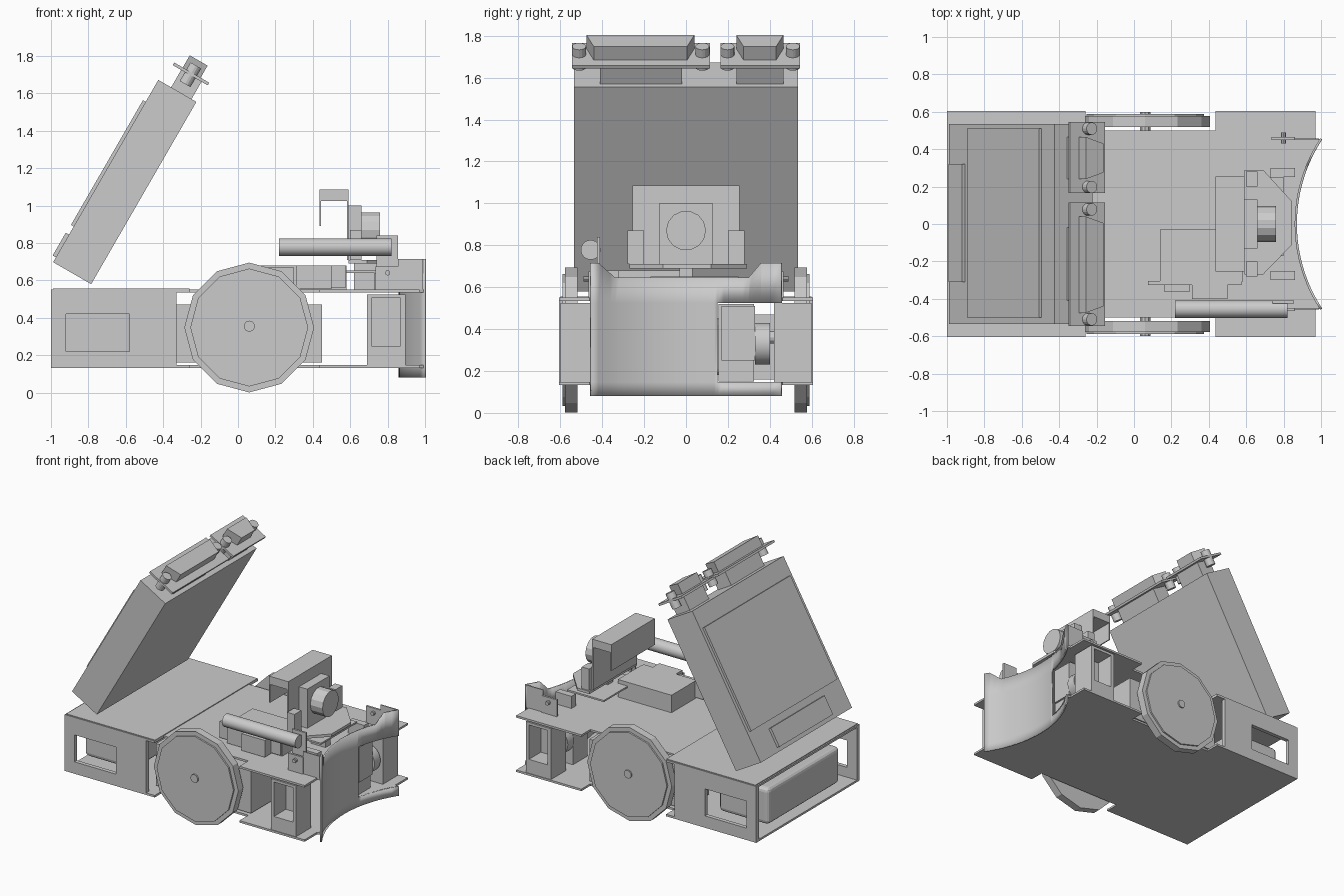
import bpy, bmesh, math
from mathutils import Matrix, Vector

if "Cube" in bpy.data.objects:
    bpy.data.objects.remove(bpy.data.objects["Cube"])

I = Matrix.Identity(4)
# tilted screen frame: local z runs up the slab, local x is its outward lower face
TILT = Matrix.Translation((-0.785, 0, 0.58)) @ Matrix.Rotation(math.radians(30), 4, 'Y')


def finish(name, bm, M=I):
    bmesh.ops.recalc_face_normals(bm, faces=bm.faces)
    bm.transform(M)
    me = bpy.data.meshes.new(name)
    bm.to_mesh(me)
    bm.free()
    ob = bpy.data.objects.new(name, me)
    bpy.context.collection.objects.link(ob)
    return ob


def prism(name, pts, axis, lo, hi, M=I):
    put = {'x': lambda a, b, h: (h, a, b), 'y': lambda a, b, h: (a, h, b), 'z': lambda a, b, h: (a, b, h)}[axis]
    bm = bmesh.new()
    A = [bm.verts.new(put(a, b, lo)) for a, b in pts]
    B = [bm.verts.new(put(a, b, hi)) for a, b in pts]
    bm.faces.new(A)
    bm.faces.new(B[::-1])
    for i in range(len(pts)):
        j = (i + 1) % len(pts)
        bm.faces.new((A[i], A[j], B[j], B[i]))
    return finish(name, bm, M)


def box(name, x0, x1, y0, y1, z0, z1, M=I):
    return prism(name, [(x0, y0), (x1, y0), (x1, y1), (x0, y1)], 'z', z0, z1, M)


def cyl(name, axis, c, r, length, n=24, M=I, phase=0.0):
    rot = {'x': Matrix.Rotation(math.pi / 2, 4, 'Y'), 'y': Matrix.Rotation(math.pi / 2, 4, 'X'), 'z': I}[axis]
    bm = bmesh.new()
    bmesh.ops.create_cone(bm, cap_ends=True, segments=n, radius1=r, radius2=r, depth=length,
                          matrix=Matrix.Translation(c) @ rot @ Matrix.Rotation(phase, 4, 'Z'))
    ob = finish(name, bm, M)
    if n > 16:
        for p in ob.data.polygons:
            p.use_smooth = len(p.vertices) == 4
        ob.data.set_sharp_from_angle(angle=math.radians(40))
    return ob


def arc_x(y):
    R = 0.83
    return 0.865 + R - math.sqrt(R * R - y * y)


# chassis plates, narrow at the wheels and scooped at the nose
arc = [(arc_x(y) - 0.005, y) for y in [-0.45 + 0.9 * i / 16 for i in range(17)]]
outline = [(-1, -0.605), (-0.26, -0.605), (-0.26, -0.5), (0.435, -0.5), (0.435, -0.605), (0.97, -0.605),
           (0.97, -0.46)] + arc + [(0.97, 0.46), (0.97, 0.605), (0.435, 0.605), (0.435, 0.5), (-0.26, 0.5),
                                   (-0.26, 0.605), (-1, 0.605)]
prism("top_plate", outline, 'z', 0.535, 0.55)
prism("bottom_plate", outline, 'z', 0.132, 0.147)
box("rear_top_plate", -0.99, -0.26, -0.6, 0.6, 0.55, 0.556)

# left and right halves: compartment walls with windows, wheels, sensor boxes
for s, side in ((-1, "front"), (1, "back")):
    def sbox(name, x0, x1, a, b, z0, z1):
        ya, yb = sorted((s * a, s * b))
        return box(side + "_" + name, x0, x1, ya, yb, z0, z1)

    sbox("wall_rear_post", -1, -0.92, 0.575, 0.605, 0.147, 0.535)
    sbox("wall_inner_post", -0.58, -0.33, 0.575, 0.605, 0.147, 0.535)
    sbox("wall_lower_rail", -0.92, -0.58, 0.575, 0.605, 0.147, 0.22)
    sbox("wall_upper_rail", -0.92, -0.58, 0.575, 0.605, 0.42, 0.535)
    sbox("motor_block", -0.33, 0.45, 0.2, 0.49, 0.16, 0.47)
    cyl(side + "_wheel", 'y', (0.06, s * 0.548, 0.348), 0.347, 0.058, 12)
    cyl(side + "_wheel_rim", 'y', (0.06, s * 0.582, 0.348), 0.315, 0.014, 12)
    cyl(side + "_axle", 'y', (0.06, s * 0.53, 0.355), 0.03, 0.14, 10)
    # open sensor housing at the outer corner
    sbox("sensor_left", 0.69, 0.715, 0.42, 0.6, 0.147, 0.525)
    sbox("sensor_right", 0.87, 0.895, 0.42, 0.6, 0.147, 0.525)
    sbox("sensor_floor", 0.715, 0.87, 0.42, 0.6, 0.147, 0.25)
    sbox("sensor_roof", 0.715, 0.87, 0.42, 0.6, 0.505, 0.525)
    sbox("sensor_backing", 0.715, 0.87, 0.42, 0.46, 0.25, 0.505)
    # upright tabs with pivot pin above the plate
    sbox("pivot_tab", 0.735, 0.86, 0.45, 0.465, 0.55, 0.675)
    cyl(side + "_pivot_pin", 'y', (0.8, s * 0.46, 0.64), 0.014, 0.06, 10)
    sbox("shield_flange", 0.855, 0.99, 0.45, 0.458, 0.55, 0.715)
    sbox("shield_bracket", 0.73, 0.86, 0.25, 0.3, 0.55, 0.64)

# battery
battery = box("battery", -0.97, -0.56, -0.42, 0.42, 0.18, 0.45)
bev = battery.modifiers.new("bevel", 'BEVEL')
bev.width = 0.03
bev.segments = 3

# curved front shield with raised ears and a side opening
bm = bmesh.new()
ys = sorted([-0.455 + 0.91 * i / 20 for i in range(21)] + [-0.42, -0.34, 0.15, 0.3, 0.36])
cols = []
for y in ys:
    a, b = (0.34, 0.42) if y < 0 else (0.3, 0.36)
    top = 0.645 + 0.07 * min(1, max(0, (abs(y) - a) / (b - a)))
    cols.append([bm.verts.new((arc_x(y), y, z)) for z in (0.08, 0.147, 0.525, top)])
for i in range(len(ys) - 1):
    for k in range(3):
        if k == 1 and ys[i] > 0.149:
            continue
        bm.faces.new((cols[i][k], cols[i + 1][k], cols[i + 1][k + 1], cols[i][k + 1]))
for f in bm.faces:
    f.smooth = True
shield = finish("front_shield", bm)
sol = shield.modifiers.new("solid", 'SOLIDIFY')
sol.thickness = 0.012
sol.offset = 0

# sensor and drum seen in the shield opening
box("nose_sensor_case", 0.7, 0.86, 0.155, 0.325, 0.15, 0.52)
box("nose_sensor_face", 0.86, 0.875, 0.17, 0.33, 0.25, 0.51)
cyl("nose_drum", 'y', (0.79, 0.365, 0.33), 0.1, 0.07)
cyl("nose_drum_shaft", 'y', (0.79, 0.4, 0.36), 0.03, 0.08, 12)

# electronics box and connectors on the deck
box("deck_box", 0.14, 0.58, -0.31, -0.03, 0.55, 0.68)
box("deck_box_flange", 0.075, 0.575, -0.325, -0.305, 0.56, 0.68)
box("deck_connector_a", 0.16, 0.3, -0.36, -0.31, 0.555, 0.67)
box("deck_connector_b", 0.31, 0.5, -0.4, -0.31, 0.555, 0.68)

# tube at the front edge with its mounts
cyl("tube", 'x', (0.52, -0.455, 0.778), 0.047, 0.6)
box("tube_mount", 0.74, 0.855, -0.425, -0.41, 0.55, 0.84)

# camera: base, bracket, body, lens, hood
prism("camera_base", [(0.59, -0.27), (0.69, -0.27), (0.845, -0.11), (0.845, 0.12), (0.69, 0.29), (0.59, 0.29)],
      'z', 0.69, 0.71)
box("camera_post", 0.62, 0.74, -0.03, 0.03, 0.55, 0.69)
box("camera_foot", 0.5, 0.8, -0.17, 0.25, 0.64, 0.652)
for s in (-1, 1):
    ya, yb = sorted((s * 0.2, s * 0.28))
    box("camera_wing_%s" % ("front" if s < 0 else "back"), 0.6, 0.66, ya, yb, 0.71, 0.87)
box("camera_body", 0.59, 0.66, -0.13, 0.13, 0.70, 1.0)
cyl("camera_lens", 'x', (0.71, 0, 0.87), 0.095, 0.1, 14)
box("hood_top", 0.435, 0.585, -0.255, 0.255, 1.025, 1.085)
box("hood_back", 0.435, 0.443, -0.255, 0.255, 0.89, 1.03)
box("hood_front", 0.582, 0.592, -0.255, 0.255, 0.71, 1.085)

# tilted computer slab with raised panels
box("slab", -0.235, 0, -0.535, 0.535, 0, 1.125, TILT)
box("slab_panel", -0.252, -0.235, -0.5, 0.51, 0.22, 0.99, TILT)
box("slab_lower_panel", -0.255, -0.235, -0.31, 0.32, 0.03, 0.17, TILT)

# two plug connectors on the upper edge
for tag, p0, p1, b0, b1, s0, s1, screws in (("long", -0.545, 0.115, -0.475, 0.04, -0.41, -0.02, (-0.51, 0.078)),
                                            ("short", 0.165, 0.545, 0.24, 0.465, 0.24, 0.465, (0.198, 0.51))):
    box(tag + "_plug_stem", -0.156, -0.03, s0, s1, 1.125, 1.235, TILT)
    box(tag + "_plug_plate", -0.208, 0.008, p0, p1, 1.232, 1.248, TILT)
    prism(tag + "_plug_body", [(-0.155, b0), (-0.045, b0 + 0.035), (-0.045, b1 - 0.035), (-0.155, b1)],
          'z', 1.248, 1.323, TILT)
    for y in screws:
        cyl(tag + "_plug_screw", 'z', (-0.1, y, 1.235), 0.033, 0.115, 16, TILT)
